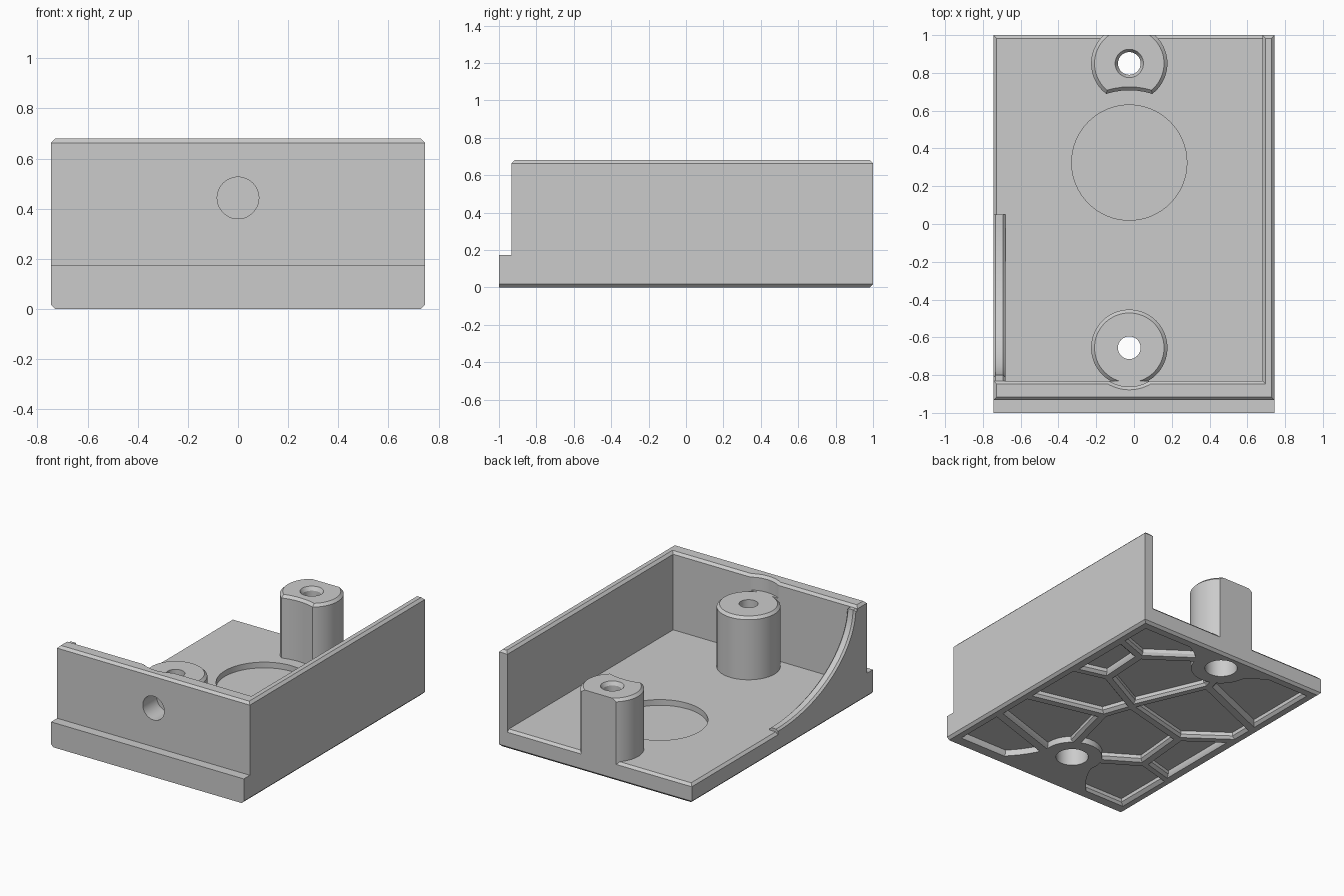
import bpy, bmesh
from math import cos, sin, pi
from mathutils import Vector

cube = bpy.data.objects.get("Cube")
if cube:
    bpy.data.objects.remove(cube)

grey = bpy.data.materials.new("plain grey")
grey.use_nodes = True
colour = (0.6, 0.6, 0.6, 1)
grey.diffuse_color = colour
grey.node_tree.nodes["Principled BSDF"].inputs["Base Color"].default_value = colour

SEG = 64
W, L = 0.745, 1.0            # half width, half length
FLOOR, TOP = 0.135, 0.68
ROOT = 0.075                 # where walls and posts start inside the floor
CH = 0.017                   # chamfer
POST_X, REAR_Y, FRONT_Y, POST_TOP = -0.025, 0.85, -0.655, 0.573
RECESS_Y = 0.325


def loft(name, rings, bevel=None, offset=CH):
    """Closed solid through rings of equal point count; bevel is an edge rule."""
    bm = bmesh.new()
    rows = [[bm.verts.new(p) for p in ring] for ring in rings]
    n = len(rows[0])
    for a, b in zip(rows, rows[1:]):
        for i in range(n):
            j = (i + 1) % n
            bm.faces.new((a[i], a[j], b[j], b[i]))
    bm.faces.new(rows[0])
    bm.faces.new(rows[-1])
    bmesh.ops.recalc_face_normals(bm, faces=bm.faces)
    if bevel:
        edges = [e for e in bm.edges if bevel(e.verts[0].co, e.verts[1].co)]
        bmesh.ops.bevel(bm, geom=edges, offset=offset, offset_type='OFFSET',
                        segments=1, profile=0.5, affect='EDGES')
    mesh = bpy.data.meshes.new(name)
    bm.to_mesh(mesh)
    bm.free()
    mesh.materials.append(grey)
    obj = bpy.data.objects.new(name, mesh)
    bpy.context.collection.objects.link(obj)
    return obj


def prism(name, pts, lo, hi, axis="Z", bevel=None, offset=CH):
    put = {"X": lambda a, b, h: (h, a, b),
           "Y": lambda a, b, h: (a, h, b),
           "Z": lambda a, b, h: (a, b, h)}[axis]
    return loft(name, [[put(a, b, h) for a, b in pts] for h in (lo, hi)], bevel, offset)


def box(name, x0, x1, y0, y1, z0, z1, bevel=None):
    return prism(name, [(x0, y0), (x1, y0), (x1, y1), (x0, y1)], z0, z1, "Z", bevel)


def circle(cx, cy, r):
    return [(cx + r * cos(2 * pi * i / SEG), cy + r * sin(2 * pi * i / SEG)) for i in range(SEG)]


def lathe(name, cx, cy, profile):
    return loft(name, [[(x, y, z) for x, y in circle(cx, cy, r)] for r, z in profile])


def combine(target, tool, operation):
    mod = target.modifiers.new("combine", 'BOOLEAN')
    mod.object, mod.operation, mod.solver = tool, operation, 'EXACT'
    bpy.context.view_layer.objects.active = target
    bpy.ops.object.modifier_apply(modifier=mod.name)
    bpy.data.objects.remove(tool)


def add(tool):
    combine(housing, tool, 'UNION')


def cut(tool, target=None):
    combine(target or housing, tool, 'DIFFERENCE')


def top_edge(a, b):
    return a.z > TOP - 0.001 and b.z > TOP - 0.001


def base_edge(a, b):
    """Long and rear edges, except the front ones."""
    level = abs(a.z - b.z) < 0.001
    return level and not (a.y < -0.99 and b.y < -0.99)


# Base plate
housing = box("housing", -W, W, -L, L, 0, FLOOR, base_edge)

# Cellular pockets in the underside
seeds = [Vector(s) for s in (
    (0.53, 0.02), (0.65, 0.48), (0.28, 0.5), (-0.32, 0.24), (-0.52, 0.72), (-0.2, -0.24),
    (-0.5, -0.72), (0.43, -0.4), (0.56, -0.8), (-0.64, -0.2), (0.52, 0.84))]
FRAME, RIB, DEPTH = 0.08, 0.038, 0.043


def cell(seed):
    """Frame rectangle clipped by the half planes towards all other seeds."""
    x, y = W - FRAME, L - FRAME
    poly = [Vector(p) for p in ((-x, -y), (x, -y), (x, y), (-x, y))]
    for other in seeds:
        if other is seed:
            continue
        normal = (other - seed).normalized()
        limit = normal.dot((seed + other) / 2) - RIB
        result = []
        for p, q in zip(poly, poly[1:] + poly[:1]):
            dp, dq = normal.dot(p) - limit, normal.dot(q) - limit
            if dp <= 0:
                result.append(p)
            if dp * dq < 0:
                result.append(p.lerp(q, dp / (dp - dq)))
        poly = result
    return poly


for seed in seeds:
    poly = cell(seed)
    mid = sum(poly, Vector((0, 0))) / len(poly)
    flare = 1 + 0.022 / (sum((p - mid).length for p in poly) / len(poly))
    rings = [[(*(mid + (p - mid) * s), z) for p in poly]
             for s, z in ((flare, -0.01), (flare, 0), (1, 0.018), (1, DEPTH))]
    cut(loft("pocket_cutter", rings))

# Flared pads around the screw holes, running into the frame
for y, side in ((FRONT_Y, -1), (REAR_Y, 1)):
    pad = lathe("screw_pad", POST_X, y, [(0.195, 0), (0.195, ROOT)])
    cut(box("pad_trim", -1, 1, *sorted((0.95 * side, 2 * side)), -1, 1), pad)
    add(pad)
    start, end = y - 0.09 * side, 0.95 * side
    half = [(0.17 + 0.2 * (i / 8) ** 2, start + (end - start) * i / 8) for i in range(9)]
    outline = [(POST_X + w, v) for w, v in half] + [(POST_X - w, v) for w, v in reversed(half)]
    add(prism("pad_flare", outline, 0, ROOT))

# Front step, front wall and tall side wall
add(box("front_step", -W, W, -L, -0.88, ROOT, 0.173))
add(box("front_wall", -W, W, -0.933, -0.83, ROOT, TOP, top_edge))
add(box("side_wall", 0.68, W, -0.933, L, ROOT, TOP, top_edge))

# Low side wall swept down in a concave curve
arc = [(0.05 - 0.85 * sin(t * pi / 48), TOP - 0.525 * cos(t * pi / 48)) for t in range(24)]
profile = [(-0.9, ROOT), (0.05, ROOT)] + arc + [(-0.8, TOP - CH), (-0.9, TOP - CH)]
add(prism("curved_wall", profile, -W, -0.68, "X",
          lambda a, b: abs(a.x - b.x) < 0.001 and min(a.z, b.z) > 0.15, 0.013))

# Screw posts
post_profile = [(0.202, ROOT), (0.202, POST_TOP - 0.018), (0.184, POST_TOP)]
add(lathe("front_post", POST_X, FRONT_Y, post_profile))
rear_post = lathe("rear_post", POST_X, REAR_Y, post_profile)
cut(lathe("clearance_cutter", POST_X, RECESS_Y - 0.005,
          [(0.388, 0), (0.388, POST_TOP - 0.018), (0.406, POST_TOP), (0.406, 0.7)]), rear_post)
cut(box("rear_trim", -1, 1, L, 1.5, 0, 1), rear_post)
add(rear_post)

# Clearance in the front wall above the front post
cut(lathe("wall_clearance", POST_X, FRONT_Y,
          [(0.206, POST_TOP), (0.206, TOP - CH), (0.206 + CH, TOP), (0.206 + CH, 0.8)]))

# Round floor recess
cut(lathe("recess_cutter", POST_X, RECESS_Y, [(0.305, 0.095), (0.305, 0.3)]))

# Screw holes with wide bores from below and a countersink on the rear post
for y, rim in ((FRONT_Y, 0.06), (REAR_Y, 0.075)):
    cut(lathe("screw_hole", POST_X, y, [
        (0.105, -0.1), (0.105, 0.33), (0.06, 0.33),
        (0.06, POST_TOP - 0.025), (rim, POST_TOP), (rim, 0.8)]))

# Blind hole in the front wall
cut(prism("front_hole", circle(0, 0.443, 0.083), -1.2, -0.78, "Y"))

# Smooth curves with sharp edges
bpy.ops.object.select_all(action='DESELECT')
housing.select_set(True)
bpy.context.view_layer.objects.active = housing
bpy.ops.object.shade_smooth_by_angle(angle=pi / 6)
